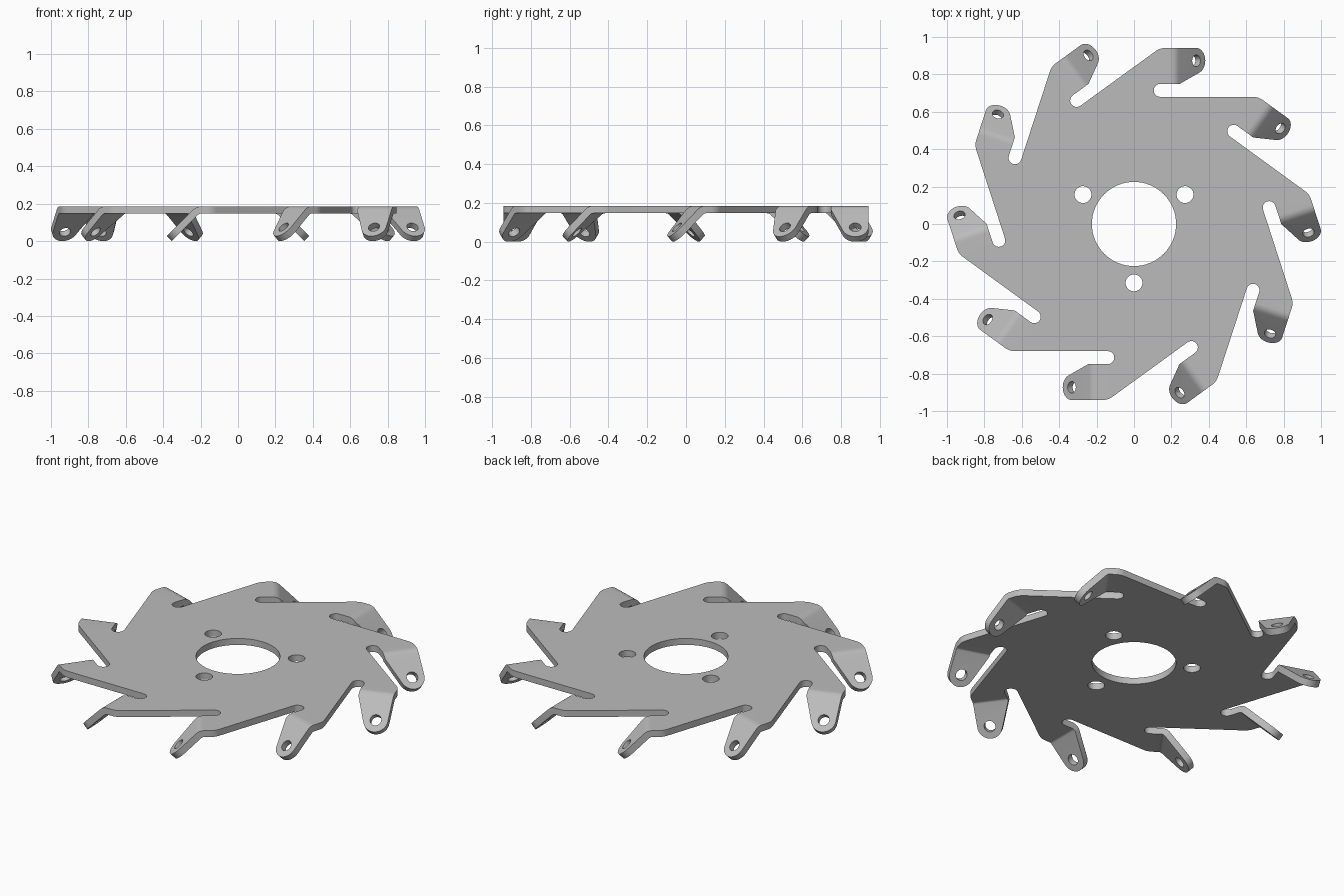
import bpy
import bmesh
from math import cos, sin, pi, radians, sqrt, asin, atan2
from mathutils import Matrix, Vector

if "Cube" in bpy.data.objects:
    bpy.data.objects.remove(bpy.data.objects["Cube"], do_unlink=True)

TEETH = 10
TOP, THICK = 0.185, 0.038
BEND_X, BEND_R, BEND = 0.198, 0.06, radians(45)
EDGE_OUT, EDGE_IN, SLOT_LOW, SLOT_X = 0.941, 0.749, 0.68, 0.14
EYE, EYE_R, TIP_R = Vector((0.376, 0.873)), 0.031, 0.068

steel = bpy.data.materials.new("grey steel")
steel.use_nodes = True
colour = (0.5, 0.5, 0.5, 1)
steel.diffuse_color = colour
steel.node_tree.nodes["Principled BSDF"].inputs["Base Color"].default_value = colour


def arc(cx, cy, r, a0, a1, n):
    """Points along an arc, angles in radians."""
    return [(cx + r * cos(a0 + (a1 - a0) * i / n),
             cy + r * sin(a0 + (a1 - a0) * i / n)) for i in range(n + 1)]


def circle(cx, cy, r, n=32):
    return arc(cx, cy, r, 0, 2 * pi, n)[:-1]


def fill(bm, loops):
    """Fill closed loops (outline first, then holes) and return the faces."""
    edges = []
    for loop in loops:
        vs = [bm.verts.new((x, y, 0)) for x, y in loop]
        edges += [bm.edges.new((v, vs[(i + 1) % len(vs)])) for i, v in enumerate(vs)]
    result = bmesh.ops.triangle_fill(bm, edges=edges, use_beauty=True, normal=(0, 0, 1))
    return [g for g in result["geom"] if isinstance(g, bmesh.types.BMFace)]


def bend(v):
    """Roll a flat tab point over the bend, downwards along +x."""
    s = v.co.x - BEND_X
    a = min(max(s / BEND_R, 0), BEND)
    rest = s - a * BEND_R
    v.co.x = BEND_X + BEND_R * sin(a) + rest * cos(a)
    v.co.z = -BEND_R * (1 - cos(a)) - rest * sin(a)


# Flat plate outline: each tooth runs from its rounded corner to the slot end
tooth = arc(0.168, EDGE_OUT - 0.09, 0.09, radians(126), pi / 2, 6)
tooth += [(BEND_X, EDGE_OUT), (BEND_X, EDGE_IN)]
slot_r = (EDGE_IN - SLOT_LOW) / 2
tooth += arc(SLOT_X, SLOT_LOW + slot_r, slot_r, pi / 2, 3 * pi / 2, 12)
turns = [Matrix.Rotation(-2 * pi * k / TEETH, 3, 'Z') for k in range(TEETH)]
outline = [(m @ Vector((x, y, 0))).xy for m in turns for x, y in tooth]

bm = bmesh.new()
holes = [circle(0, 0, 0.225, 64)]
for deg in (30, 150, 270):
    holes.append(circle(0.315 * cos(radians(deg)), 0.315 * sin(radians(deg)), 0.045))
fill(bm, [outline] + holes)

# One tab, drawn flat: tapered towards a round eye
heel = Vector((BEND_X + BEND_R * BEND + 0.005, EDGE_IN))
to_eye = EYE - heel
low = atan2(to_eye.y, to_eye.x) - asin(TIP_R / to_eye.length) - pi / 2
tab_outline = [(BEND_X, EDGE_OUT)] + arc(EYE.x, EYE.y, TIP_R, pi / 2, low, 16)
tab_outline += [tuple(heel), (BEND_X, EDGE_IN)]
tab = bmesh.new()
fill(tab, [tab_outline, circle(EYE.x, EYE.y, EYE_R, 24)])
STEPS = 6
for i in range(1, STEPS + 1):
    bmesh.ops.bisect_plane(tab, geom=tab.verts[:] + tab.edges[:] + tab.faces[:],
                           plane_co=(BEND_X + BEND_R * BEND * i / STEPS, 0, 0),
                           plane_no=(1, 0, 0))
for v in tab.verts:
    bend(v)
tab_mesh = bpy.data.meshes.new("tab")
tab.to_mesh(tab_mesh)
tab.free()

# Repeat the tab around the plate and weld it along each bend line
for m in turns:
    before = len(bm.verts)
    bm.from_mesh(tab_mesh)
    bmesh.ops.transform(bm, matrix=m.to_4x4(), verts=bm.verts[:][before:])
bpy.data.meshes.remove(tab_mesh)
bmesh.ops.remove_doubles(bm, verts=bm.verts[:], dist=0.0005)
bm.normal_update()
bmesh.ops.reverse_faces(bm, faces=[f for f in bm.faces if f.normal.z < 0])
bmesh.ops.translate(bm, vec=(0, 0, TOP), verts=bm.verts[:])

mesh = bpy.data.meshes.new("toothed_plate")
bm.to_mesh(mesh)
bm.free()
mesh.materials.append(steel)
plate = bpy.data.objects.new("toothed_plate", mesh)
bpy.context.collection.objects.link(plate)

# Sheet thickness, then smooth bends with crisp rims
for o in bpy.context.selected_objects:
    o.select_set(False)
plate.select_set(True)
bpy.context.view_layer.objects.active = plate
solid = plate.modifiers.new("sheet", 'SOLIDIFY')
solid.thickness = THICK
solid.offset = -1
solid.use_even_offset = True
solid.use_quality_normals = True
bpy.ops.object.modifier_apply(modifier=solid.name)
bpy.ops.object.shade_smooth_by_angle(angle=radians(30))
